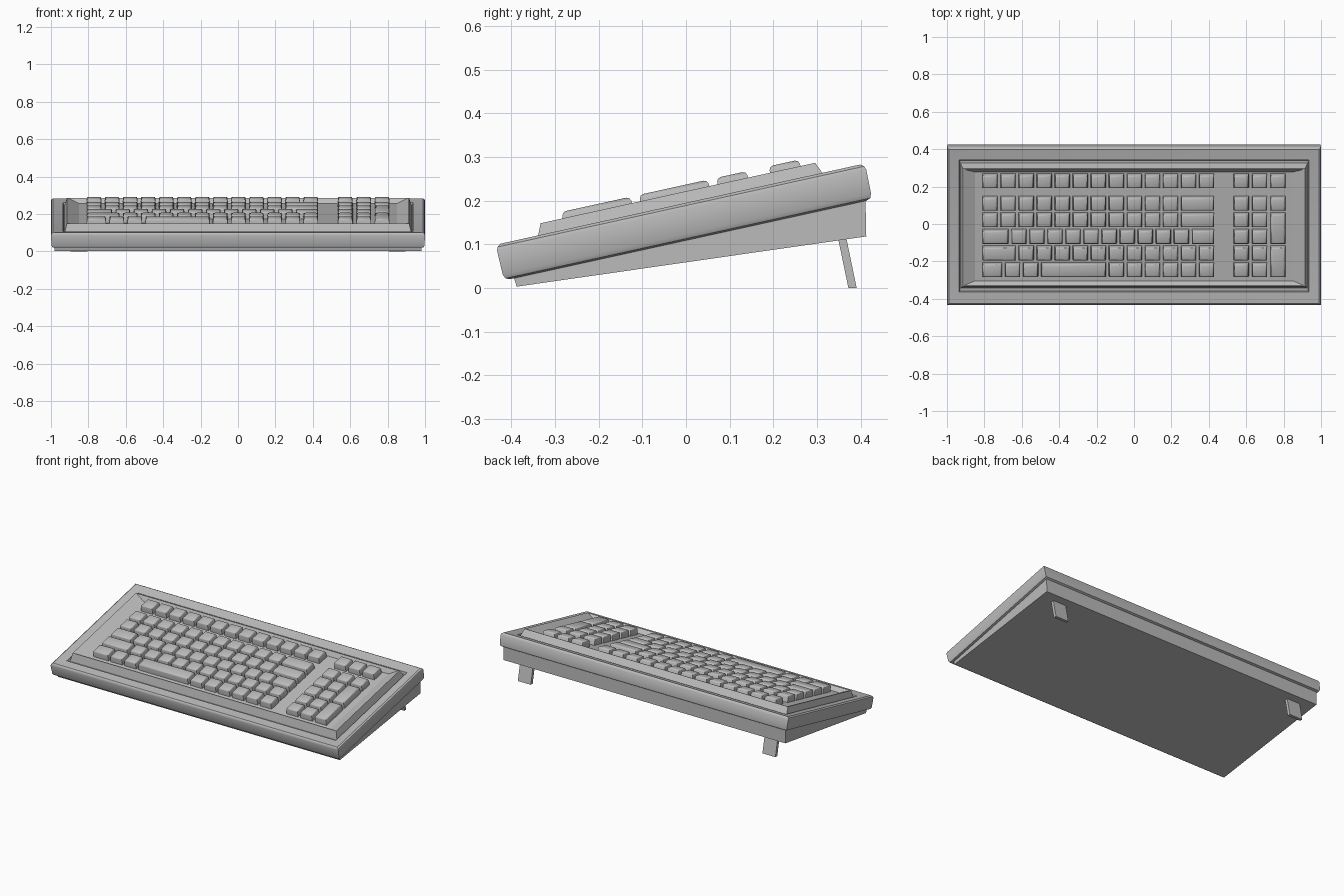
import bpy, bmesh, math
from mathutils import Matrix

if "Cube" in bpy.data.objects:
    bpy.data.objects.remove(bpy.data.objects["Cube"], do_unlink=True)

grey = bpy.data.materials.new("case_grey")
grey.use_nodes = True
grey.diffuse_color = (0.5, 0.5, 0.5, 1)
grey.node_tree.nodes["Principled BSDF"].inputs["Base Color"].default_value = (0.5, 0.5, 0.5, 1)

TILT = math.atan(0.22)
DECK = Matrix.Translation((0, 0.005, 0.11)) @ Matrix.Rotation(TILT, 4, "X")


def finish(bm, name, matrix=Matrix(), angle=35):
    bmesh.ops.recalc_face_normals(bm, faces=bm.faces)
    mesh = bpy.data.meshes.new(name)
    bm.to_mesh(mesh)
    bm.free()
    mesh.materials.append(grey)
    obj = bpy.data.objects.new(name, mesh)
    obj.matrix_world = matrix
    bpy.context.collection.objects.link(obj)
    bpy.ops.object.select_all(action="DESELECT")
    obj.select_set(True)
    bpy.context.view_layer.objects.active = obj
    bpy.ops.object.shade_smooth_by_angle(angle=math.radians(angle))
    return obj


def loft(bm, rings, cx=0, cy=0):
    """Join rectangles given as (half width, half depth, height), capped at both ends."""
    loops = []
    for hx, hy, z in rings:
        corners = ((-hx, -hy), (hx, -hy), (hx, hy), (-hx, hy))
        loops.append([bm.verts.new((cx + x, cy + y, z)) for x, y in corners])
    for a, b in zip(loops, loops[1:]):
        for i in range(4):
            j = (i + 1) % 4
            bm.faces.new((a[i], a[j], b[j], b[i]))
    bm.faces.new(loops[0][::-1])
    bm.faces.new(loops[-1])


def extrude_profile(name, profile, x0, x1):
    """Side profile of (y, z) points, extruded along x."""
    bm = bmesh.new()
    face = bm.faces.new([bm.verts.new((x0, y, z)) for y, z in profile])
    out = bmesh.ops.extrude_face_region(bm, geom=[face])
    moved = [v for v in out["geom"] if isinstance(v, bmesh.types.BMVert)]
    bmesh.ops.translate(bm, verts=moved, vec=(x1 - x0, 0, 0))
    return finish(bm, name)


# Rounded outer frame, dished towards its opening
bm = bmesh.new()
loft(bm, [(0.98, 0.418, 0), (0.992, 0.428, 0.004), (0.997, 0.432, 0.014),
          (1, 0.433, 0.07), (0.997, 0.43, 0.078), (0.988, 0.422, 0.084),
          (0.935, 0.362, 0.076), (0.93, 0.357, 0.062)])
finish(bm, "frame")

bpy.data.objects["frame"].matrix_world = DECK

# Raised lip around the sunken key bed
bm = bmesh.new()
loft(bm, [(0.93, 0.346, 0.055), (0.915, 0.322, 0.11),
          (0.91, 0.318, 0.11), (0.85, 0.298, 0.084)])
finish(bm, "key_bed", DECK, 20)

# Wedge-shaped underside
extrude_profile("base", [(-0.396, 0.03), (-0.388, 0.003), (0.413, 0.118), (0.411, 0.21)], -0.98, 0.98)

# Folding rear feet
for side, x in (("left", 0.85), ("right", -0.85)):
    extrude_profile(side + "_foot", [(0.345, 0.13), (0.372, 0), (0.391, 0), (0.364, 0.13)],
                    x - 0.045, x + 0.045)

# Keys: each row lists widths in key units
UNIT, PITCH, GAP = 0.0965, 0.0908, 0.014
ROWS = [0.252] + [0.129 - PITCH * i for i in range(5)]


def add_key(bm, x, y, units_x=1, units_y=1):
    hx = (units_x * UNIT - GAP) / 2
    hy = (units_y * PITCH - GAP) / 2
    steps = ((0, 0.078), (0.003, 0.116), (0.006, 0.122), (0.013, 0.125))
    loft(bm, [(hx - d, hy - d, z) for d, z in steps], x, y)


main_rows = [[1] * 13,
             [1] * 11 + [2],
             [1] * 11 + [2],
             [1.6] + [1] * 10 + [1.4],
             [2] + [1] * 11,
             [1.25, 1, 1, 3.75] + [1] * 6]
bm = bmesh.new()
for y, widths in zip(ROWS, main_rows):
    x = -0.818
    for w in widths:
        add_key(bm, x + w * UNIT / 2, y, w)
        x += w * UNIT
finish(bm, "main_keys", DECK, 50)

# Number pad, with two double-height keys in its last column
bm = bmesh.new()
for row, y in enumerate(ROWS):
    for col in range(3):
        x = 0.573 + col * 0.0985
        if col < 2 or row < 2:
            add_key(bm, x, y)
        elif row % 2 == 0:
            add_key(bm, x, y - PITCH / 2, 1, 2)
finish(bm, "number_pad_keys", DECK, 50)
